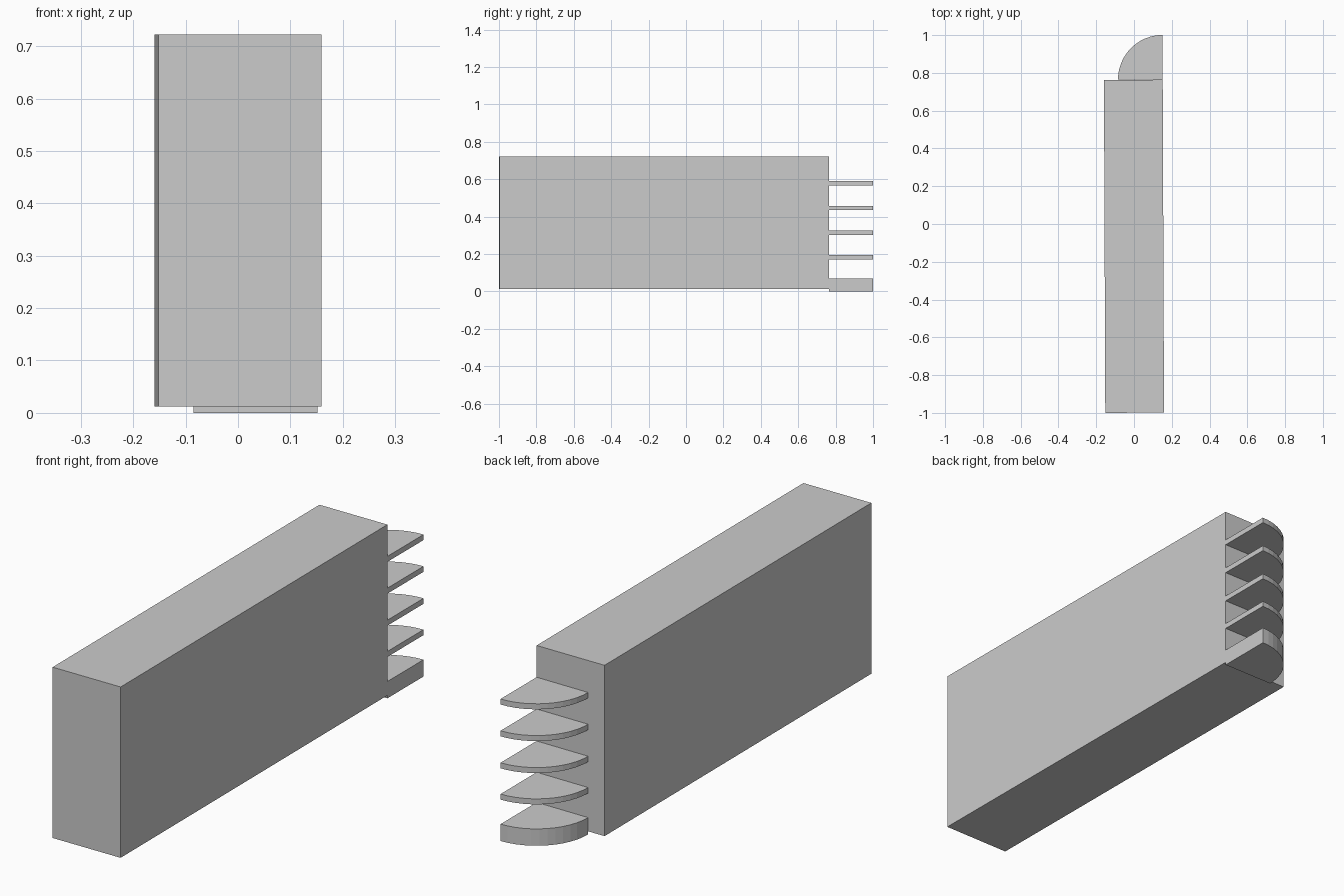
import bpy
import bmesh
from math import cos, sin, pi

cube = bpy.data.objects.get("Cube")
if cube:
    bpy.data.objects.remove(cube, do_unlink=True)

# Single grey finish
grey = bpy.data.materials.new("plain grey")
grey.use_nodes = True
colour = (0.6, 0.6, 0.6, 1)
grey.diffuse_color = colour
grey.node_tree.nodes["Principled BSDF"].inputs["Base Color"].default_value = colour


def extrude_outline(name, outline, bottom, top):
    """Closed prism from a counter-clockwise plan outline."""
    bm = bmesh.new()
    face = bm.faces.new([bm.verts.new((x, y, bottom)) for x, y in outline])
    result = bmesh.ops.extrude_face_region(bm, geom=[face])
    verts = [v for v in result["geom"] if isinstance(v, bmesh.types.BMVert)]
    bmesh.ops.translate(bm, verts=verts, vec=(0, 0, top - bottom))
    bmesh.ops.recalc_face_normals(bm, faces=bm.faces)
    mesh = bpy.data.meshes.new(name)
    bm.to_mesh(mesh)
    bm.free()
    mesh.materials.append(grey)
    obj = bpy.data.objects.new(name, mesh)
    bpy.context.collection.objects.link(obj)
    return obj


# Cabinet body, very slightly skewed in plan
body = [(-0.152, -1), (0.159, -0.998), (0.152, 0.764), (-0.159, 0.762)]
extrude_outline("cabinet_body", body, 0.012, 0.722)

# Quarter-round end shelves above a thicker plinth
SEGMENTS = 12
corner_x, corner_y, radius = 0.152, 0.764, 0.237
quarter = [(corner_x, corner_y)]
for i in range(SEGMENTS + 1):
    a = pi / 2 + pi / 2 * i / SEGMENTS
    quarter.append((corner_x + radius * cos(a), corner_y + radius * sin(a)))

extrude_outline("end_plinth", quarter, 0, 0.07)
for number, bottom in enumerate((0.172, 0.302, 0.435, 0.567), 1):
    extrude_outline(f"end_shelf_{number}", quarter, bottom, bottom + 0.023)
